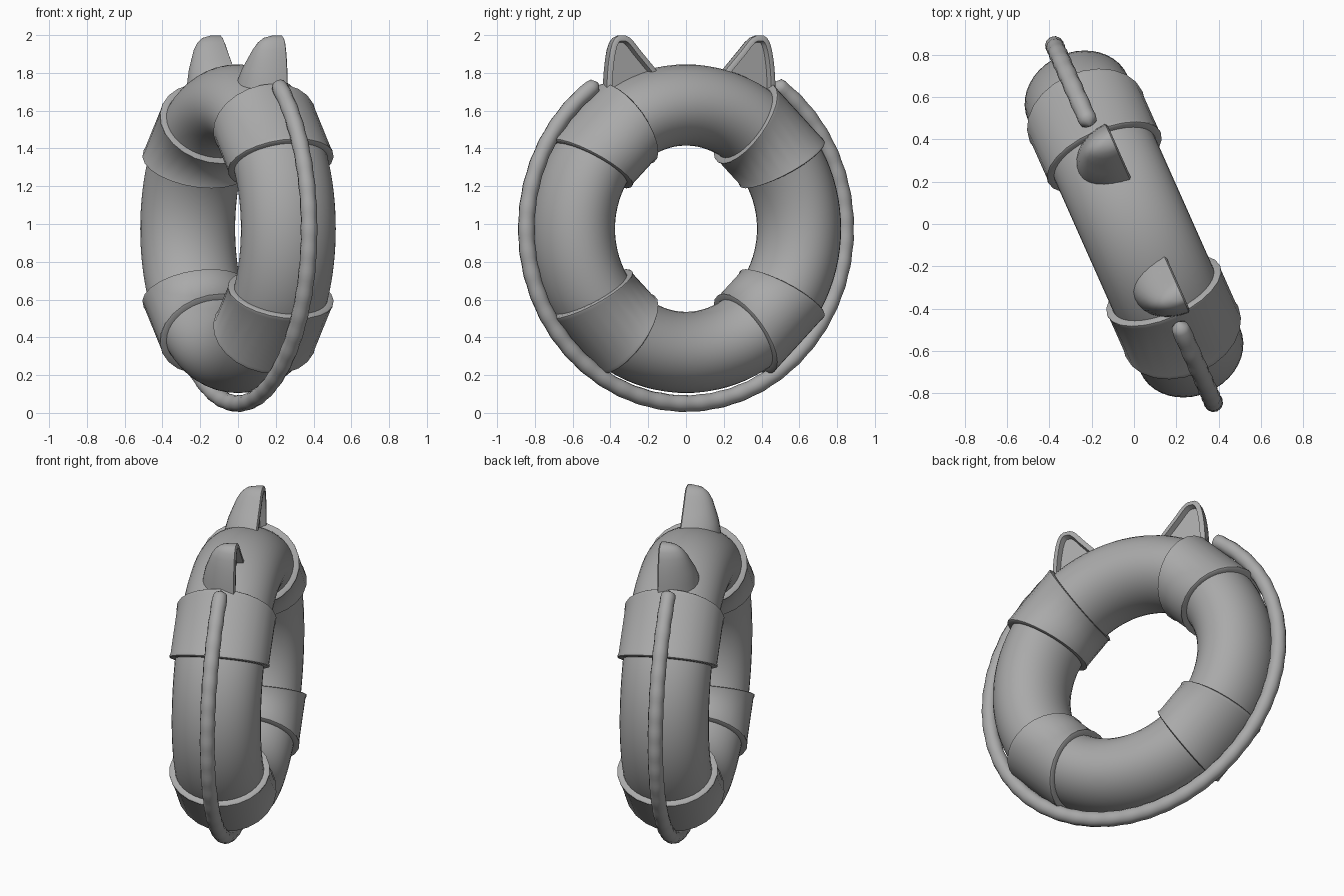
import bpy, bmesh
from math import sin, cos, pi, radians
from mathutils import Matrix, Vector

if "Cube" in bpy.data.objects:
    bpy.data.objects.remove(bpy.data.objects["Cube"])

CZ = 0.975                      # ring centre height
R, RR, RA = 0.655, 0.215, 0.258  # ring radius, tube radial and axial radii
A = radians(24)

# local frame: u along the ring's width, n along its axis, z up
FRAME = Matrix(((sin(A), cos(A), 0, 0), (-cos(A), sin(A), 0, 0), (0, 0, 1, 0), (0, 0, 0, 1)))

grey = bpy.data.materials.new("plain grey")
grey.diffuse_color = (0.4, 0.4, 0.4, 1)
grey.use_nodes = True
grey.node_tree.nodes["Principled BSDF"].inputs["Base Color"].default_value = grey.diffuse_color


def finish(bm, name, sharp=40):
    bmesh.ops.transform(bm, matrix=FRAME, verts=bm.verts)
    bmesh.ops.recalc_face_normals(bm, faces=bm.faces)
    me = bpy.data.meshes.new(name)
    bm.to_mesh(me)
    bm.free()
    me.materials.append(grey)
    ob = bpy.data.objects.new(name, me)
    bpy.context.collection.objects.link(ob)
    bpy.ops.object.select_all(action='DESELECT')
    ob.select_set(True)
    bpy.context.view_layer.objects.active = ob
    bpy.ops.object.shade_smooth_by_angle(angle=radians(sharp))
    return ob


def loft(bm, rings, closed=False):
    vs = [[bm.verts.new(p) for p in r] for r in rings]
    n = len(vs[0])
    for i in range(len(vs) if closed else len(vs) - 1):
        a, b = vs[i], vs[(i + 1) % len(vs)]
        for j in range(n):
            k = (j + 1) % n
            bm.faces.new((a[j], a[k], b[k], b[j]))
    if not closed:
        bm.faces.new(vs[0])
        bm.faces.new(vs[-1])
    return vs


def section(t, rad, rr, ra, sides):
    # elliptical slice across the ring at angle t
    out = []
    for j in range(sides):
        s = 2 * pi * j / sides
        q = rad + rr * cos(s)
        out.append((q * cos(t), ra * sin(s), CZ + q * sin(t)))
    return out


# main ring
bm = bmesh.new()
loft(bm, [section(2 * pi * i / 96, R, RR, RA, 40) for i in range(96)], True)
finish(bm, "ring_tube")

# four straight bands with rounded rims
for k, name in enumerate(("upper_left", "upper_right", "lower_right", "lower_left")):
    mid = radians(45 + 90 * k)
    bm = bmesh.new()
    prof = [(-13.6, -0.005), (-13.6, 0.026), (-13.2, 0.034), (-12.6, 0.034), (-11.8, 0.03)]
    prof += [(-d, o) for d, o in reversed(prof)]
    loft(bm, [section(mid + radians(d), R, RR + o, RA + o, 24) for d, o in prof])
    finish(bm, "band_" + name, 50)

# rope round the outside, from one upper band to the other, with rounded ends
bm = bmesh.new()
t0, t1, N = radians(123.5), radians(416.5), 200
rings = []
for i in range(N + 1):
    t = t0 + (t1 - t0) * i / N
    d = min(i, N - i) * (t1 - t0) / N * 0.925
    r = 0.044 + 0.0015 * sin(i * 2 * pi / 5)
    if d < 0.04:
        r *= max(0.15, (1 - (1 - d / 0.04) ** 2) ** 0.5)
    rings.append(section(t, 0.925, r, r, 12))
loft(bm, rings)
finish(bm, "rope", 60)

# ears: half cones with a flat, hollowed front
LEVELS = [  # height, inner u, outer u, depth
    (1.66, 0.13, 0.49, 0.22), (1.76, 0.165, 0.487, 0.205), (1.82, 0.205, 0.483, 0.19),
    (1.87, 0.25, 0.477, 0.17), (1.92, 0.295, 0.468, 0.15), (1.96, 0.328, 0.456, 0.125),
    (1.985, 0.353, 0.44, 0.095), (1.997, 0.378, 0.42, 0.05)]
FRONT = 0.068
for side, name in ((1, "front_ear"), (-1, "rear_ear")):
    bm = bmesh.new()
    rings = []
    for z, a, b, dep in LEVELS:
        c, h = (a + b) / 2, (b - a) / 2
        rings.append([(side * (c + h * cos(pi * j / 14)), FRONT - dep * sin(pi * j / 14), z)
                      for j in range(15)])
    loft(bm, rings)
    bmesh.ops.recalc_face_normals(bm, faces=bm.faces)
    flat = [f for f in bm.faces if all(abs(v.co.y - FRONT) < 1e-4 for v in f.verts)]
    bmesh.ops.inset_region(bm, faces=flat, thickness=0.012, depth=0.008, use_even_offset=True)
    bmesh.ops.inset_region(bm, faces=flat, thickness=0.016, depth=0.0, use_even_offset=True)
    bmesh.ops.inset_region(bm, faces=flat, thickness=0.008, depth=-0.035, use_even_offset=True)
    finish(bm, name, 45)
